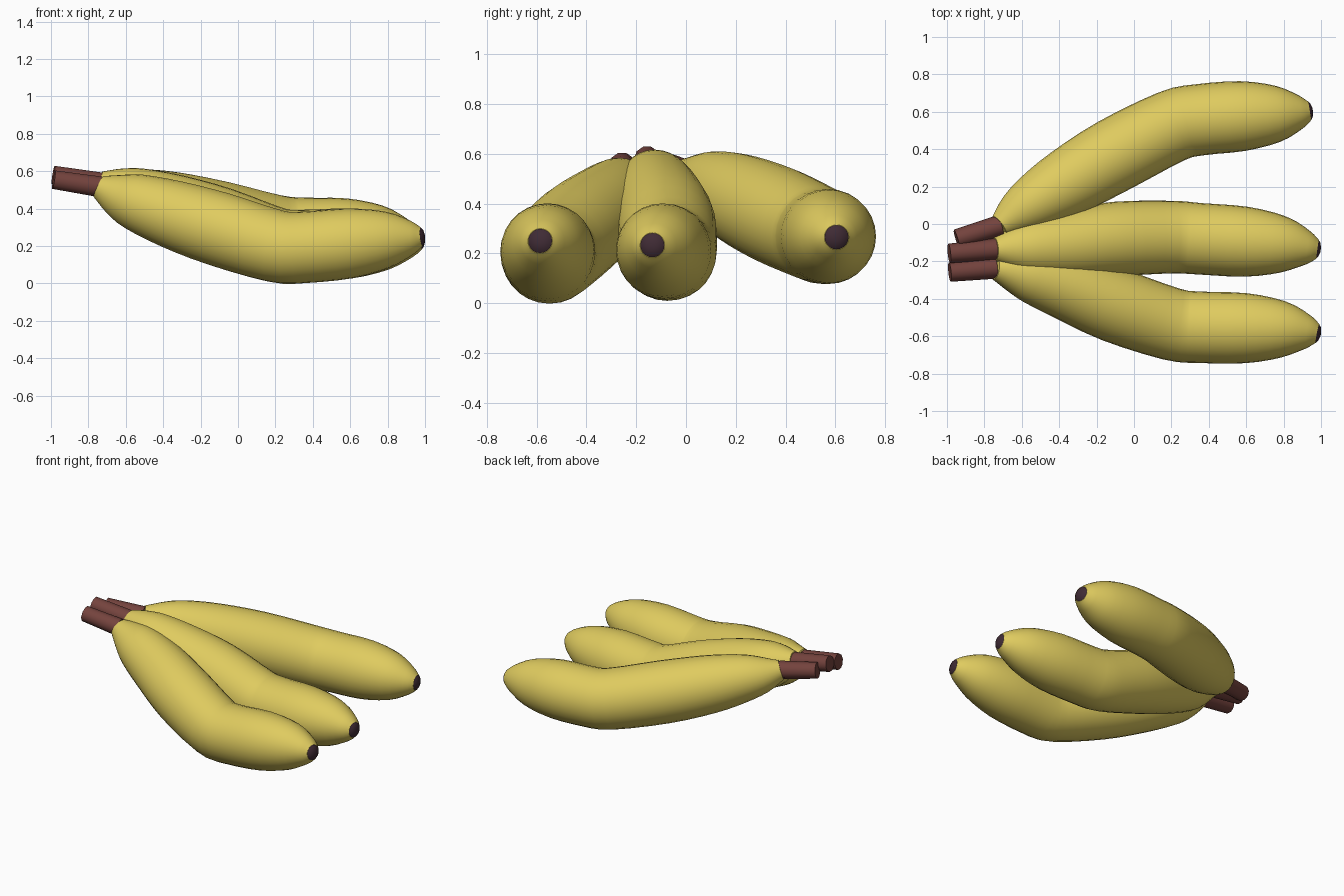
import bpy, bmesh, math
from mathutils import Vector

if "Cube" in bpy.data.objects:
    bpy.data.objects.remove(bpy.data.objects["Cube"])


def material(name, rgb):
    m = bpy.data.materials.new(name)
    m.diffuse_color = (*rgb, 1)
    m.use_nodes = True
    m.node_tree.nodes["Principled BSDF"].inputs["Base Color"].default_value = m.diffuse_color
    return m


YELLOW = material("banana_yellow", (0.74, 0.60, 0.115))
BROWN = material("stem_brown", (0.175, 0.056, 0.047))
DARK = material("tip_dark", (0.050, 0.024, 0.035))


def spline(pts, steps):
    """Catmull-Rom through the points, clamped at both ends."""
    p = [Vector(q) for q in pts]
    p = [2 * p[0] - p[1]] + p + [2 * p[-1] - p[-2]]
    out = []
    for a, b, c, d in zip(p, p[1:], p[2:], p[3:]):
        for i in range(steps):
            t = i / steps
            out.append(0.5 * (2 * b + (c - a) * t + (2 * a - 5 * b + 4 * c - d) * t * t
                              + (3 * b - a - 3 * c + d) * t ** 3))
    return out + [p[-2]]


def sweep(name, path, radii, sides, mat):
    """Closed round tube along a path with a radius at each point."""
    bm = bmesh.new()
    rings = []
    for i, (p, r) in enumerate(zip(path, radii)):
        tan = (path[min(i + 1, len(path) - 1)] - path[max(i - 1, 0)]).normalized()
        side = Vector((0, 0, 1)).cross(tan).normalized()
        up = tan.cross(side)
        rings.append([bm.verts.new(p + r * (side * math.cos(a) + up * math.sin(a)))
                      for a in (2 * math.pi * k / sides for k in range(sides))])
    for lo, hi in zip(rings, rings[1:]):
        for k in range(sides):
            n = (k + 1) % sides
            bm.faces.new((lo[k], lo[n], hi[n], hi[k]))
    bm.faces.new(rings[0][::-1])
    bm.faces.new(rings[-1])
    bmesh.ops.recalc_face_normals(bm, faces=bm.faces)
    me = bpy.data.meshes.new(name)
    bm.to_mesh(me)
    bm.free()
    me.materials.append(mat)
    ob = bpy.data.objects.new(name, me)
    bpy.context.collection.objects.link(ob)
    bpy.ops.object.select_all(action='DESELECT')
    ob.select_set(True)
    bpy.context.view_layer.objects.active = ob
    bpy.ops.object.shade_smooth_by_angle(angle=math.radians(38))


# Shared thickness and length stations, then the bend of each fruit
RADII = [0.062, 0.115, 0.152, 0.183, 0.199, 0.194, 0.191, 0.187, 0.150, 0.090, 0.050]
XS = [-0.745, -0.65, -0.55, -0.35, -0.10, 0.20, 0.35, 0.60, 0.80, 0.93, 0.982]
fruits = {
    "front": dict(
        x=XS, stem=(-0.985, -0.257, 0.555),
        y=[-0.235, -0.248, -0.270, -0.335, -0.435, -0.535, -0.552, -0.557, -0.563, -0.577, -0.586],
        z=[0.518, 0.475, 0.437, 0.370, 0.290, 0.200, 0.193, 0.215, 0.235, 0.245, 0.250]),
    "middle": dict(
        x=XS, stem=(-0.988, -0.157, 0.580),
        y=[-0.135, -0.130, -0.125, -0.108, -0.080, -0.070, -0.079, -0.095, -0.110, -0.128, -0.135],
        z=[0.540, 0.507, 0.470, 0.403, 0.318, 0.213, 0.203, 0.214, 0.225, 0.231, 0.233]),
    "back": dict(
        x=[-0.72, -0.63, -0.52, -0.35, -0.10, 0.20, 0.35, 0.58, 0.77, 0.89, 0.940],
        stem=(-0.948, -0.080, 0.552),
        y=[-0.010, 0.055, 0.125, 0.225, 0.370, 0.522, 0.557, 0.577, 0.588, 0.598, 0.605],
        z=[0.522, 0.490, 0.462, 0.415, 0.350, 0.280, 0.268, 0.268, 0.267, 0.265, 0.265]),
}

for name, f in fruits.items():
    # yellow body
    pts = spline(list(zip(f["x"], f["y"], f["z"], RADII)), 3)
    path, radii = [q.to_3d() for q in pts], [q[3] for q in pts]
    sweep(name + "_banana_body", path, radii, 28, YELLOW)
    # dark blossom end, a shallow dome on the last ring
    d = (path[-1] - path[-2]).normalized()
    sweep(name + "_banana_tip", [path[-1] - d * 0.002, path[-1] + d * 0.009, path[-1] + d * 0.016],
          [0.051, 0.038, 0.015], 20, DARK)
    # brown stem, running slightly into the neck
    a, b = Vector(f["stem"]), path[0]
    sweep(name + "_banana_stem", [a, b + (b - a) * 0.03], [0.052, 0.058], 10, BROWN)
